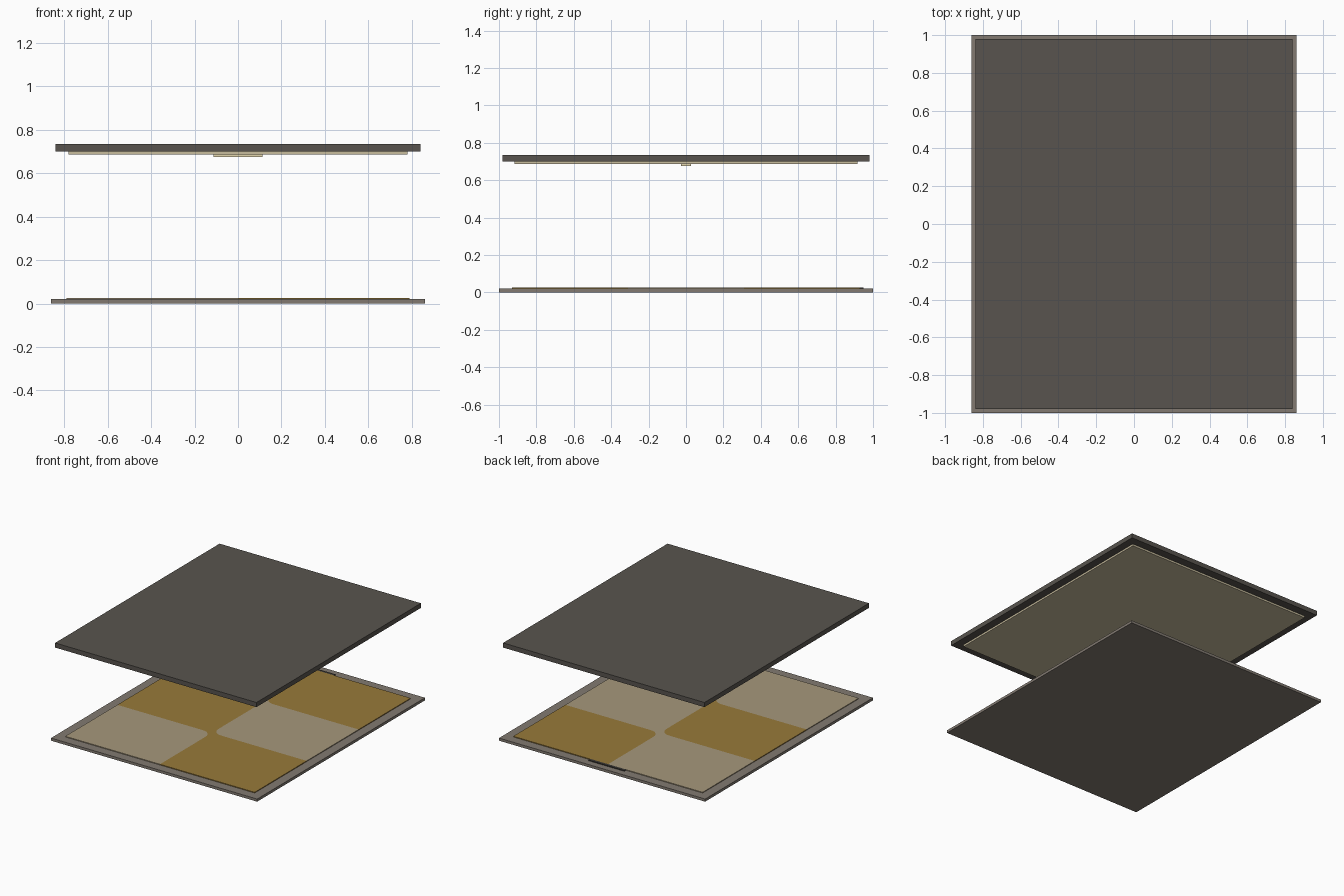
import bpy, bmesh, math

if "Cube" in bpy.data.objects:
    bpy.data.objects.remove(bpy.data.objects["Cube"])


def lin(c):
    c /= 255
    return c / 12.92 if c <= 0.04045 else ((c + 0.055) / 1.055) ** 2.4


def mat(name, r, g, b):
    m = bpy.data.materials.new(name)
    m.diffuse_color = (lin(r), lin(g), lin(b), 1)
    m.use_nodes = True
    m.node_tree.nodes["Principled BSDF"].inputs["Base Color"].default_value = m.diffuse_color
    return m


STONE = mat("warm_grey", 130, 122, 113)
DARK = mat("dark_grey", 88, 84, 78)
CREAM = mat("cream", 200, 189, 158)
LIGHT = mat("pale_light", 228, 215, 175)
TAN = mat("tan_tile", 166, 152, 124)
GOLD = mat("gold_tile", 152, 122, 58)
BLACK = mat("threshold_dark", 58, 55, 51)


def finish(name, bm, mats):
    bmesh.ops.recalc_face_normals(bm, faces=bm.faces)
    me = bpy.data.meshes.new(name)
    bm.to_mesh(me)
    bm.free()
    for m in mats:
        me.materials.append(m)
    ob = bpy.data.objects.new(name, me)
    bpy.context.collection.objects.link(ob)
    return ob


def box(name, x0, x1, y0, y1, z0, z1, m):
    bm = bmesh.new()
    bmesh.ops.create_cube(bm, size=1)
    for v in bm.verts:
        v.co = (x0 + (v.co.x + .5) * (x1 - x0),
                y0 + (v.co.y + .5) * (y1 - y0),
                z0 + (v.co.z + .5) * (z1 - z0))
    return finish(name, bm, [m])


# floor slab, ceiling slab, ceiling panel, lamp
box("floor_slab", -.86, .86, -1, 1, 0, .02, STONE)
box("ceiling_slab", -.84, .84, -.98, .98, .70, .735, DARK)
box("ceiling_panel", -.78, .78, -.917, .917, .686, .702, CREAM)
box("ceiling_lamp", -.112, .112, -.026, .026, .675, .688, LIGHT)
# door threshold at the back edge of the floor
box("door_threshold", -.15, .15, .928, .95, .015, .0255, BLACK)

# checkered floor covering: 2 x 3 tiles, some inner corners rounded
W, H, S, R = .79, .93, .31, .075
bm = bmesh.new()


def face(points, index):
    f = bm.faces.new([bm.verts.new((x, y, .015)) for x, y in points])
    f.material_index = index
    return f


for col in (-1, 1):
    for row in (-1, 0, 1):
        colour = (col > 0) == (row != 0)          # True = gold
        lo, hi = (-H, -S, S, H)[row + 1], (-H, -S, S, H)[row + 2]
        outline = [(col * W, lo)]
        for y, into in ((lo, 1), (hi, -1)):
            inner = abs(y) < H
            rounded = inner and colour == (y > 0)
            if not rounded:
                outline.append((0, y))
                continue
            # quarter-round corner, gap filled with the other colour
            cx, cy = col * R, y + into * R
            arc = [(cx - col * R * math.sin(a), cy - into * R * math.cos(a))
                   for a in (i * math.pi / 16 for i in range(9))]
            face([(0, y)] + arc, int(not colour))
            outline += arc if into > 0 else arc[::-1]
        outline.append((col * W, hi))
        face(outline, int(colour))

res = bmesh.ops.extrude_face_region(bm, geom=bm.faces[:])
bmesh.ops.translate(bm, vec=(0, 0, .0105),
                    verts=[g for g in res["geom"] if isinstance(g, bmesh.types.BMVert)])
finish("checkered_floor", bm, [TAN, GOLD])
